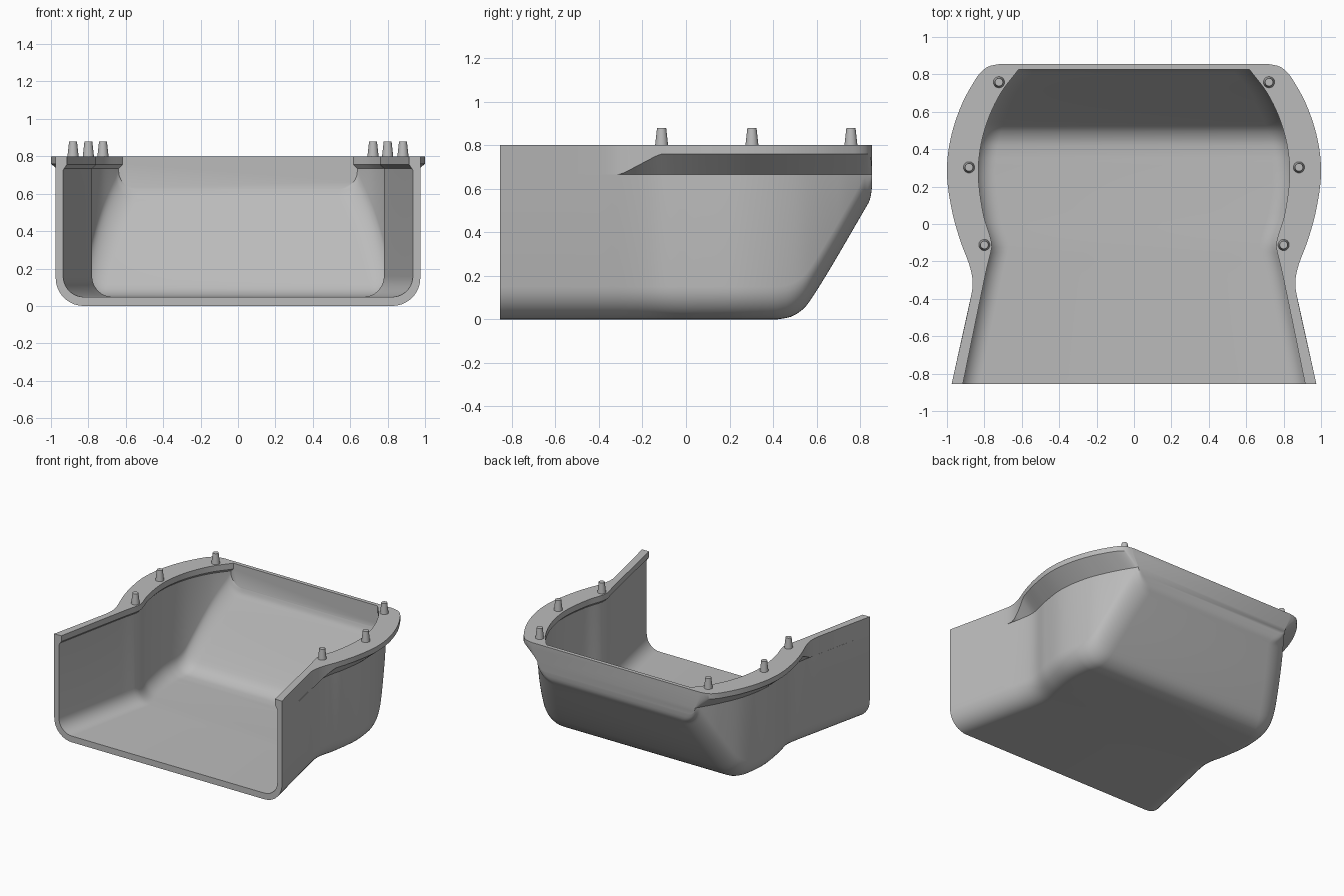
import bpy, bmesh, math

cube = bpy.data.objects.get("Cube")
if cube:
    bpy.data.objects.remove(cube)

grey = bpy.data.materials.new("plain grey")
grey.use_nodes = True
colour = (0.5, 0.5, 0.5, 1)
grey.diffuse_color = colour
grey.node_tree.nodes["Principled BSDF"].inputs["Base Color"].default_value = colour

# Outlines along the length: (y, value)
FLANGE = [(-.855, .975), (-.37, .868), (-.3, .863), (-.22, .88), (-.08, .932), (.08, .975),
          (.27, 1), (.45, .982), (.63, .925), (.77, .85), (.82, .81), (.845, .77), (.855, .72)]
WALL = [(-.855, .975), (-.37, .868), (-.25, .842), (-.15, .828), (-.08, .832), (.05, .863),
        (.27, .888), (.5, .85), (.7, .765), (.855, .675)]
INSIDE = [(-.855, .915), (-.25, .79), (-.16, .768), (-.12, .76), (-.07, .768), (.05, .805),
          (.25, .832), (.4, .822), (.55, .783), (.7, .712), (.825, .618)]
KEEL = [(-.855, 0), (.38, 0), (.42, 0), (.5, .02), (.57, .085), (.83, .52), (.848, .56), (.855, .61)]
FLOOR = [(-.855, .048), (.34, .048), (.38, .048), (.46, .06), (.53, .115), (.795, .56),
         (.815, .595), (.825, .63)]
TOP, ARC = .8, 9


def curve(pts, y):
    """Smooth interpolation through the outline points."""
    last = len(pts) - 1
    i = max(k for k in range(last) if pts[k][0] <= y + 1e-9)

    def slope(k):
        a, b = pts[max(k - 1, 0)], pts[min(k + 1, last)]
        return (b[1] - a[1]) / (b[0] - a[0])
    (y0, v0), (y1, v1) = pts[i], pts[i + 1]
    h = y1 - y0
    t = min(max((y - y0) / h, 0), 1)
    m0, m1 = slope(i) * h, slope(i + 1) * h
    s = t * t * (3 - 2 * t)
    return v0 + (v1 - v0) * s + m0 * t * (1 - t) ** 2 - m1 * t * t * (1 - t)


def section(head, width, base, radius, y):
    """Full U-shaped section from the right rim round to the left rim."""
    half = list(head)
    for k in range(ARC + 1):
        a = math.pi / 2 * k / ARC
        half.append((width - radius * (1 - math.cos(a)), base + radius * (1 - math.sin(a))))
    return [(x, y, z) for x, z in half] + [(-x, y, z) for x, z in reversed(half)]


def outer_section(y):
    f, w, base = curve(FLANGE, y), curve(WALL, y), max(curve(KEEL, y), 0)
    under = .665 + .095 * min(max((y + .3) / .18, 0), 1)
    head = [(f, TOP), (f, under), (w, .665)]
    return section(head, w, base, min(.15, .66 - base), y)


def inner_section(y):
    lip, base = curve(INSIDE, y), curve(FLOOR, y)
    w = lip + .02
    head = [(lip, TOP), (lip, .755), (w, .735)]
    return section(head, w, base, min(.11, .72 - base), y)


def finish(bm, name):
    bmesh.ops.recalc_face_normals(bm, faces=bm.faces)
    mesh = bpy.data.meshes.new(name)
    bm.to_mesh(mesh)
    bm.free()
    mesh.materials.append(grey)
    obj = bpy.data.objects.new(name, mesh)
    bpy.context.collection.objects.link(obj)
    bpy.ops.object.select_all(action='DESELECT')
    obj.select_set(True)
    bpy.context.view_layer.objects.active = obj
    bpy.ops.object.shade_smooth_by_angle(angle=math.radians(30))
    return obj


# Scoop shell: inner and outer skins joined by the rim, with closed back
N = 80
stations = [1 - (1 - i / N) ** 1.6 for i in range(N + 1)]
bm = bmesh.new()
skins = []
for make, end in ((outer_section, .855), (inner_section, .825)):
    skins.append([[bm.verts.new(p) for p in make(-.855 + (end + .855) * t)] for t in stations])
outer, inner = skins
for rows in skins:
    for a, b in zip(rows, rows[1:]):
        for k in range(len(a) - 1):
            bm.faces.new((a[k], a[k + 1], b[k + 1], b[k]))
    bm.faces.new(rows[-1])
for k in range(len(outer[0]) - 1):
    bm.faces.new((outer[0][k], outer[0][k + 1], inner[0][k + 1], inner[0][k]))
for i in range(N):
    for side in (0, -1):
        bm.faces.new((outer[i][side], outer[i + 1][side], inner[i + 1][side], inner[i][side]))
bm.faces.new((outer[-1][0], outer[-1][-1], inner[-1][-1], inner[-1][0]))
finish(bm, "scoop_shell")

# Tapered locating pegs on the flange
for label, x, y in (("back", .722, .758), ("middle", .882, .303), ("front", .8, -.112)):
    for side, sx in (("left", 1), ("right", -1)):
        bm = bmesh.new()
        bmesh.ops.create_cone(bm, cap_ends=True, segments=32, radius1=.031, radius2=.021, depth=.09)
        peg = finish(bm, f"{label}_{side}_peg")
        peg.location = (sx * x, y, TOP + .035)
